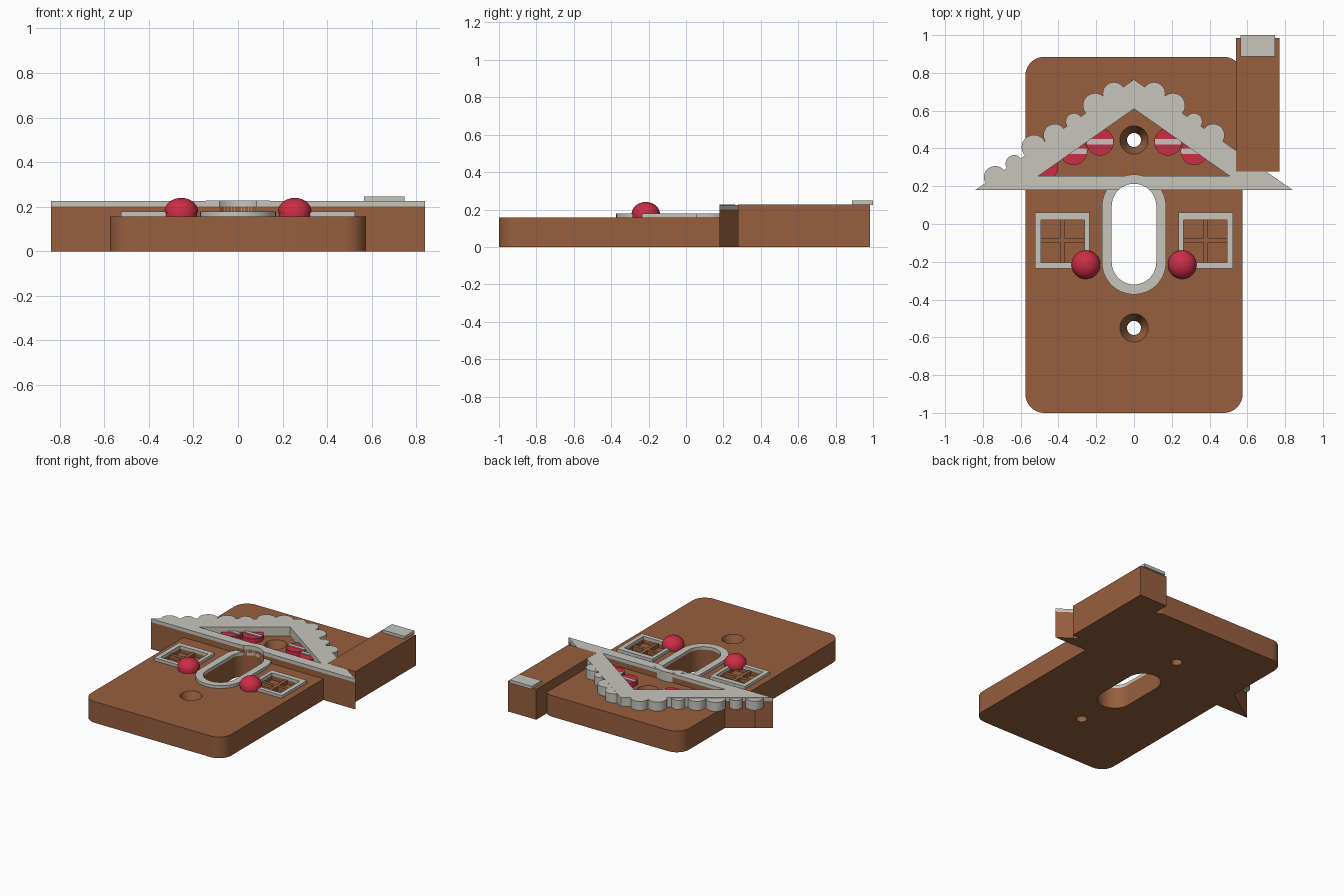
import bpy, bmesh, math

if "Cube" in bpy.data.objects:
    bpy.data.objects.remove(bpy.data.objects["Cube"])

def material(name, rgb):
    m = bpy.data.materials.new(name)
    m.diffuse_color = (*rgb, 1)
    m.use_nodes = True
    m.node_tree.nodes["Principled BSDF"].inputs["Base Color"].default_value = m.diffuse_color
    return m

BROWN = material("gingerbread brown", (0.31, 0.115, 0.05))
ICING = material("icing white", (0.58, 0.56, 0.51))
RED = material("candy red", (0.60, 0.026, 0.06))
TOP = 0.157          # upper surface of the plate
EAVE = 0.2           # underside of the roof icing
ROOF = 0.225         # upper surface of the roof icing

def finish(name, bm, mat, smooth=False):
    bmesh.ops.recalc_face_normals(bm, faces=bm.faces)
    me = bpy.data.meshes.new(name)
    bm.to_mesh(me)
    bm.free()
    me.materials.append(mat)
    ob = bpy.data.objects.new(name, me)
    bpy.context.collection.objects.link(ob)
    if smooth:
        bpy.ops.object.select_all(action='DESELECT')
        ob.select_set(True)
        bpy.context.view_layer.objects.active = ob
        bpy.ops.object.shade_smooth_by_angle(angle=math.radians(35))
    return ob

def prism(name, pts, z0, z1, mat, smooth=False, top=None):
    """Extruded outline; an optional top outline makes a taper."""
    bm = bmesh.new()
    lo = [bm.verts.new((x, y, z0)) for x, y in pts]
    hi = [bm.verts.new((x, y, z1)) for x, y in (top or pts)]
    bm.faces.new(lo)
    bm.faces.new(hi)
    for i in range(len(pts)):
        j = (i + 1) % len(pts)
        bm.faces.new((lo[i], lo[j], hi[j], hi[i]))
    return finish(name, bm, mat, smooth)

def ring(name, outer, inner, z0, z1, mat, smooth=False):
    """Extruded band between two outlines with matching point counts."""
    bm = bmesh.new()
    loops = [[bm.verts.new((x, y, z)) for x, y in pts]
             for pts, z in ((outer, z0), (outer, z1), (inner, z1), (inner, z0))]
    for k in range(4):
        a, b = loops[k], loops[(k + 1) % 4]
        for i in range(len(a)):
            j = (i + 1) % len(a)
            bm.faces.new((a[i], a[j], b[j], b[i]))
    return finish(name, bm, mat, smooth)

def rect(x0, x1, y0, y1):
    return [(x0, y0), (x1, y0), (x1, y1), (x0, y1)]

def arc(cx, cy, r, a0, a1, n):
    return [(cx + r * math.cos(math.radians(a0 + (a1 - a0) * i / n)),
             cy + r * math.sin(math.radians(a0 + (a1 - a0) * i / n))) for i in range(n + 1)]

def circle(cx, cy, r, n=40):
    return arc(cx, cy, r, 0, 360, n)[:-1]

def stadium(r, y0, y1):
    return arc(0, y1 - r, r, 0, 180, 24) + arc(0, y0 + r, r, 180, 360, 24)

def cut(ob, cutters):
    for c in cutters:
        c.hide_render = True
        m = ob.modifiers.new("cut", 'BOOLEAN')
        m.operation, m.solver, m.object = 'DIFFERENCE', 'EXACT', c
        bpy.context.view_layer.objects.active = ob
        bpy.ops.object.modifier_apply(modifier=m.name)

# Base plate with rounded corners
R = 0.1
outline = (arc(0.575 - R, 0.885 - R, R, 0, 90, 10) + arc(-0.575 + R, 0.885 - R, R, 90, 180, 10)
           + arc(-0.575 + R, -1 + R, R, 180, 270, 10) + arc(0.575 - R, -1 + R, R, 270, 360, 10))
plate = prism("base_plate", outline, 0, TOP, BROWN, True)

# Cutters: door slot, countersunk screw holes, window panes
slot = prism("door_cutter", stadium(0.118, -0.32, 0.213), -0.1, 0.4, BROWN)
holes = []
for y in (0.445, -0.55):
    holes.append(prism("screw_cutter", circle(0, y, 0.037), -0.1, 0.3, BROWN))
    holes.append(prism("countersink_cutter", circle(0, y, 0.037), 0.06, TOP + 0.003, BROWN,
                       top=circle(0, y, 0.076)))
panes = []
for s in (-1, 1):
    for x0, x1 in ((0.262, 0.367), (0.393, 0.492)):
        for y0, y1 in ((-0.203, -0.099), (-0.073, 0.022)):
            panes.append(prism("pane_cutter", rect(*sorted((s * x0, s * x1)), y0, y1),
                               TOP - 0.03, 0.3, BROWN))
cut(plate, [slot] + holes + panes)

# Roof: eave beam, side wedges, rafters and icing band
beam = prism("eave_beam", [(-0.84, 0.18), (0.84, 0.18), (0.74, 0.25), (-0.74, 0.25)],
             0, EAVE, BROWN)
icing = ring("roof_icing", [(-0.84, 0.18), (0.84, 0.18), (0, 0.765)],
             [(-0.505, 0.255), (0.505, 0.255), (0, 0.61)], EAVE, ROOF, ICING)
cut(beam, [slot])
cut(icing, [slot])
for s in (-1, 1):
    prism("roof_wedge", [(s * 0.56, 0.182), (s * 0.835, 0.182), (s * 0.56, 0.373)],
          0, EAVE - 0.001, BROWN)
    prism("rafter", [(0, 0.61), (s * 0.505, 0.255), (s * 0.565, 0.255),
                     (s * 0.565, 0.371), (0, 0.765)], TOP - 0.002, EAVE + 0.002, ICING)

# Scalloped icing along the roof slope: x, top y, radius
for x, y, r in ((0.106, 0.751, 0.06), (0.206, 0.693, 0.065), (0.317, 0.587, 0.045),
                (0.42, 0.53, 0.06), (0.53, 0.472, 0.065), (0.635, 0.365, 0.045),
                (0.735, 0.307, 0.06)):
    for s in (-1, 1):
        if s < 0 or x < 0.5:
            prism("icing_scallop", circle(s * x, y - r, r, 28), TOP, ROOF - 0.001, ICING, True)

# Door surround and its raised crown through the eave
ring("door_surround", stadium(0.17, -0.373, 0.262), stadium(0.118, -0.32, 0.213),
     TOP - 0.002, 0.178, ICING, True)
prism("door_crown", arc(0, 0.092, 0.17, 32, 148, 20) + arc(0, 0.095, 0.118, 134, 46, 20),
      TOP, ROOF + 0.002, ICING, True)

# Windows with a candy ball at the inner lower corner
for s in (-1, 1):
    ring("window_frame", rect(*sorted((s * 0.235, s * 0.525)), -0.235, 0.06),
         rect(*sorted((s * 0.262, s * 0.492)), -0.203, 0.022), TOP - 0.002, 0.178, ICING)
    prism("ball_base", circle(s * 0.255, -0.215, 0.072), TOP - 0.002, 0.178, RED, True)
    bm = bmesh.new()
    bmesh.ops.create_uvsphere(bm, u_segments=32, v_segments=20, radius=1)
    bmesh.ops.bisect_plane(bm, geom=bm.verts[:] + bm.edges[:] + bm.faces[:],
                           plane_co=(0, 0, 0), plane_no=(0, 0, -1), clear_outer=True)
    bmesh.ops.holes_fill(bm, edges=[e for e in bm.edges if e.is_boundary])
    for v in bm.verts:
        v.co = (s * 0.255 + v.co.x * 0.076, -0.215 + v.co.y * 0.076, 0.175 + v.co.z * 0.065)
    finish("candy_ball", bm, RED, True)

# Striped round candies inside the gable
for x, y, striped in ((-0.18, 0.435, 1), (0.18, 0.435, 1), (-0.32, 0.385, 1),
                      (0.32, 0.385, 1), (-0.475, 0.30, 0)):
    prism("gable_candy", circle(x, y, 0.073), TOP - 0.002, 0.188, RED, True)
    if striped:
        prism("candy_stripe", rect(x - 0.07, x + 0.07, y - 0.014, y + 0.014),
              0.186, 0.194, ICING)

# Chimney with icing cap
prism("chimney", rect(0.54, 0.77, 0.277, 0.985), 0, ROOF + 0.001, BROWN)
prism("chimney_cap", rect(0.565, 0.747, 0.888, 1.0), ROOF - 0.001, 0.247, ICING)

# Remove the cutters
for c in [slot] + holes + panes:
    bpy.data.objects.remove(c, do_unlink=True)
